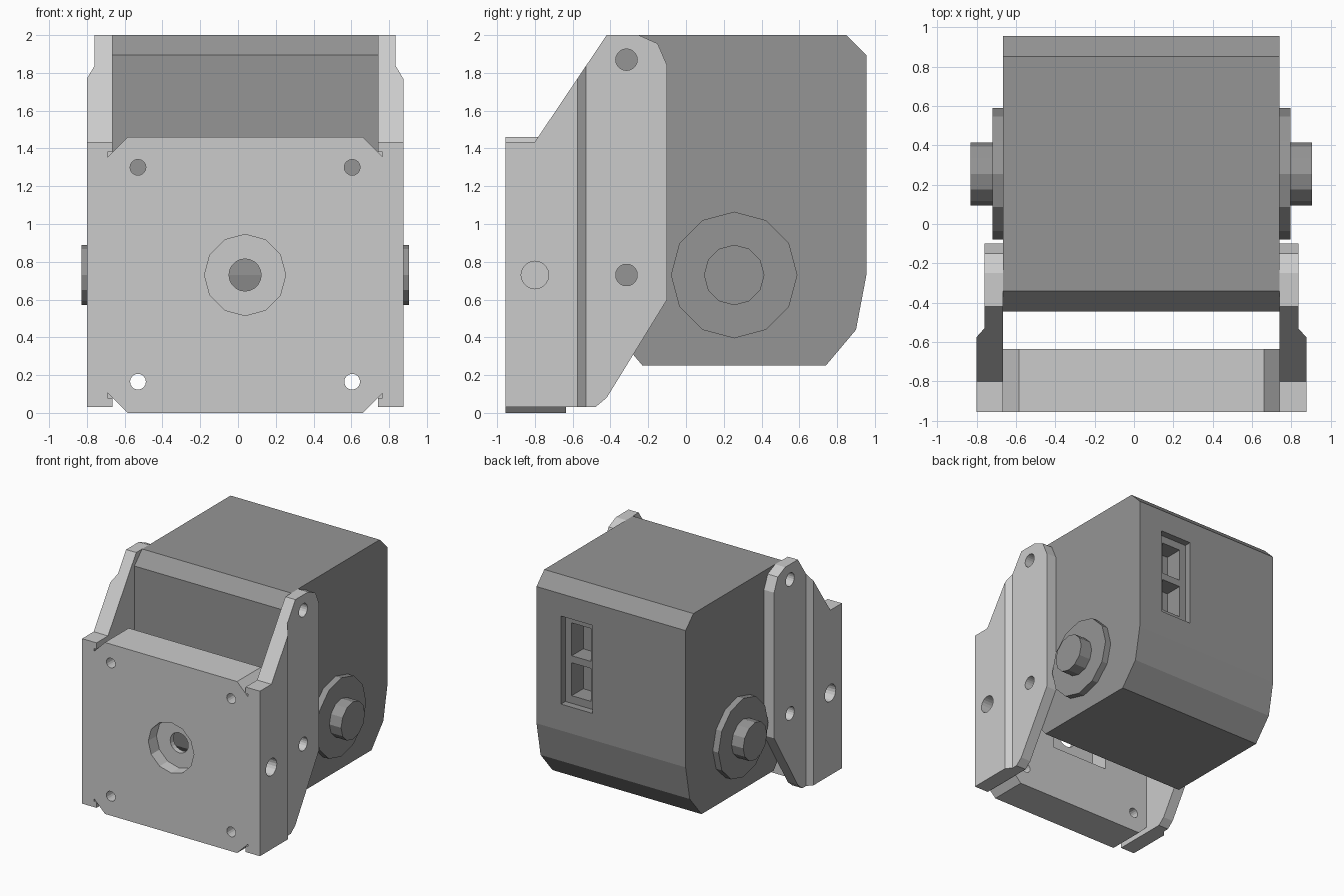
import bpy, bmesh
from math import sin, cos, tau

if "Cube" in bpy.data.objects:
    bpy.data.objects.remove(bpy.data.objects["Cube"])

CX = 0.0375          # symmetry plane of the whole assembly
AXZ = 0.73           # height of shaft and bracket centre


def prism(name, axis, profile, lo, hi):
    """Extrude a 2D profile along an axis (x: yz, y: xz, z: xy)."""
    place = {'x': lambda a, b, t: (t, a, b),
             'y': lambda a, b, t: (a, t, b),
             'z': lambda a, b, t: (a, b, t)}[axis]
    bm = bmesh.new()
    low = [bm.verts.new(place(a, b, lo)) for a, b in profile]
    high = [bm.verts.new(place(a, b, hi)) for a, b in profile]
    bm.faces.new(low)
    bm.faces.new(high)
    n = len(profile)
    for i in range(n):
        j = (i + 1) % n
        bm.faces.new((low[i], low[j], high[j], high[i]))
    bmesh.ops.recalc_face_normals(bm, faces=bm.faces)
    mesh = bpy.data.meshes.new(name)
    bm.to_mesh(mesh)
    bm.free()
    ob = bpy.data.objects.new(name, mesh)
    bpy.context.collection.objects.link(ob)
    return ob


def ring(a, b, r, n):
    return [(a + r * sin(tau * i / n), b + r * cos(tau * i / n)) for i in range(n)]


def rect(a0, a1, b0, b1):
    return [(a0, b0), (a1, b0), (a1, b1), (a0, b1)]


def boolean(ob, other, op='DIFFERENCE'):
    """Apply a boolean and discard the second object."""
    mod = ob.modifiers.new('bool', 'BOOLEAN')
    mod.operation = op
    mod.solver = 'EXACT'
    mod.object = other
    bpy.context.view_layer.objects.active = ob
    bpy.ops.object.modifier_apply(modifier=mod.name)
    bpy.data.objects.remove(other, do_unlink=True)


dark = bpy.data.materials.new('dark_grey')
dark.diffuse_color = (0.3, 0.3, 0.3, 1)
dark.use_nodes = True
dark.node_tree.nodes["Principled BSDF"].inputs["Base Color"].default_value = dark.diffuse_color

# Motor body, rounded with a few facets at the bottom
body = prism('motor_body', 'x', [
    (-0.34, 2.0), (0.85, 2.0), (0.955, 1.895), (0.955, 0.73), (0.9, 0.44),
    (0.74, 0.25), (-0.23, 0.25), (-0.39, 0.44), (-0.445, 0.73), (-0.445, 1.895)],
    CX - 0.7025, CX + 0.7025)

# Connector recess with two sockets in the back
boolean(body, prism('cut', 'y', rect(0.21, 0.51, 0.955, 1.705), 0.895, 1.1))
for z in (1.02, 1.36):
    boolean(body, prism('cut', 'y', rect(0.27, 0.45, z, z + 0.28), 0.74, 1.0))
body.data.materials.append(dark)

# Output flange and shaft stub on both sides
for side, s in (('right', 1), ('left', -1)):
    for part, r, start, end in (('hub_disc', 0.335, 0.69, 0.757),
                                ('shaft', 0.16, 0.75, 0.867)):
        ob = prism(f'{side}_{part}', 'x', ring(0.255, AXZ, r, 12),
                   CX + s * start, CX + s * end)
        ob.data.materials.append(dark)

# Bracket front block, corners chamfered
half = [(0.6225, 0.0), (0.7275, 0.105), (0.7275, 1.355), (0.6225, 1.46)]
outline = [(CX + x, z) for x, z in half] + [(CX - x, z) for x, z in reversed(half)]
bracket = prism('bracket', 'y', outline, -0.955, -0.635)

# Bracket side arms: thick at the front, stepping to a thinner ear
arm_profile = [
    (-0.955, 0.03), (-0.48, 0.03), (-0.42, 0.08), (-0.10, 0.60), (-0.10, 1.84),
    (-0.15, 1.955), (-0.25, 2.0), (-0.42, 2.0), (-0.80, 1.435), (-0.955, 1.435)]
for s in (1, -1):
    arm = prism('arm', 'x', arm_profile, CX + s * 0.7025, CX + s * 0.9)
    step = [(0.6, -1.1), (0.8375, -1.1), (0.8375, -0.575), (0.7975, -0.53),
            (0.7975, 0.1), (0.6, 0.1)]
    boolean(arm, prism('cut', 'z', [(CX + s * x, y) for x, y in step], -0.2, 2.2),
            'INTERSECT')
    # relief notches beside the chamfers
    for z0, z1 in ((0.08, 0.105), (1.355, 1.38)):
        boolean(arm, prism('cut', 'y', rect(CX + s * 0.65, CX + s * 0.7275, z0, z1),
                           -1.1, -0.635))
    # mounting holes through the ear
    for z in (AXZ, 1.87):
        boolean(arm, prism('cut', 'x', ring(-0.315, z, 0.057, 20),
                           CX + s * 0.6, CX + s * 1.0))
    boolean(bracket, arm, 'UNION')
    # blind side hole
    boolean(bracket, prism('cut', 'x', ring(-0.8, AXZ, 0.073, 20),
                           CX + s * 0.68, CX + s * 1.0))

# Front round recess, centre hole and rear square pocket
boolean(bracket, prism('cut', 'y', ring(CX, AXZ, 0.215, 12), -1.1, -0.845))
boolean(bracket, prism('cut', 'y', ring(CX, AXZ, 0.085, 20), -1.1, -0.5))
boolean(bracket, prism('cut', 'y', rect(CX - 0.27, CX + 0.27, 0.465, 0.995),
                       -0.8, -0.5))

# Four corner screw holes
for x in (CX - 0.567, CX + 0.567):
    for z in (0.165, 1.3):
        boolean(bracket, prism('cut', 'y', ring(x, z, 0.042, 16), -1.1, -0.5))
